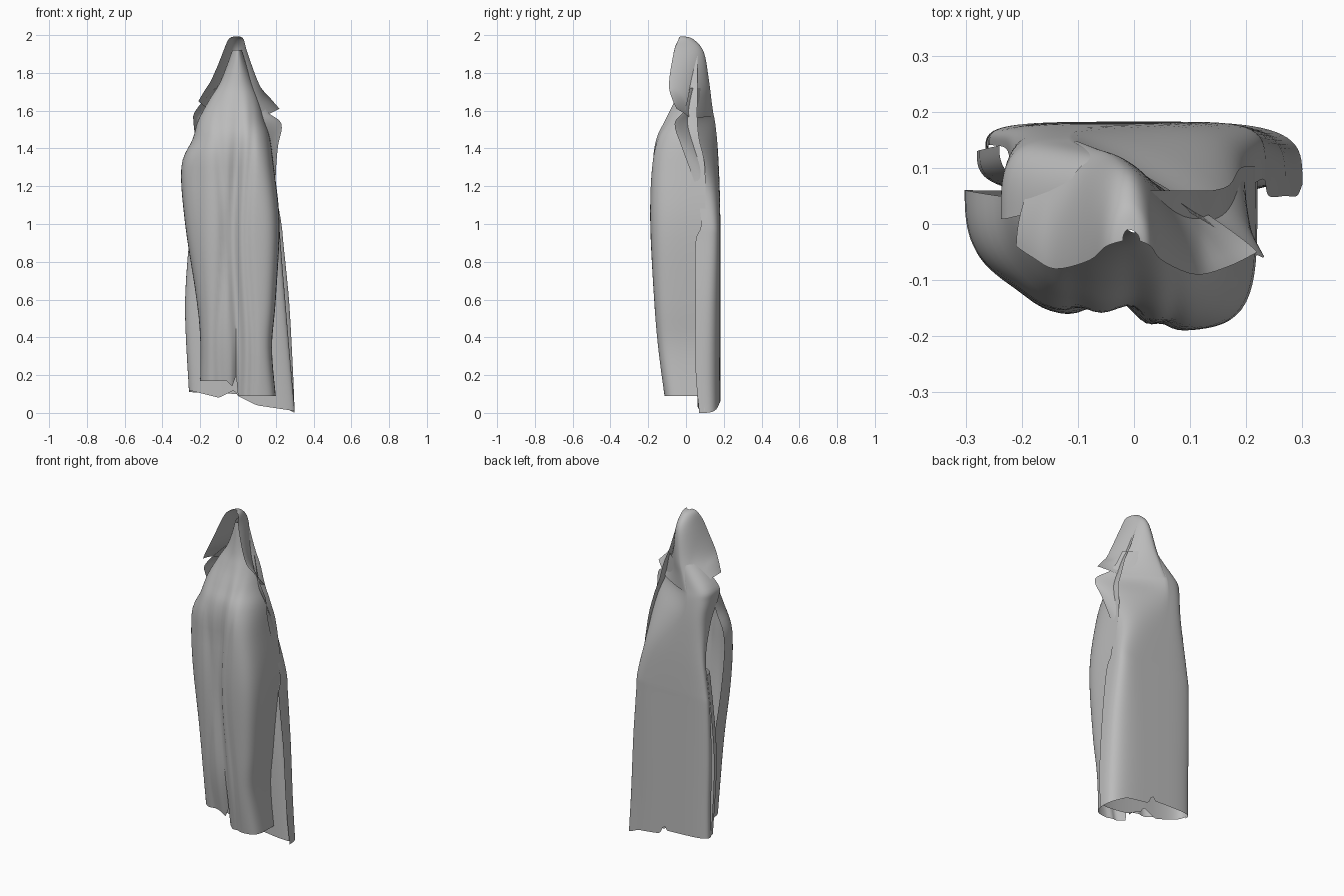
import bpy, math

cube = bpy.data.objects.get("Cube")
if cube:
    bpy.data.objects.remove(cube, do_unlink=True)

GREY = (0.5, 0.5, 0.5, 1)
cloth = bpy.data.materials.new("grey cloth")
cloth.use_nodes = True
cloth.diffuse_color = GREY
cloth.node_tree.nodes["Principled BSDF"].inputs["Base Color"].default_value = GREY


def smooth_rows(rows, steps):
    """Catmull-Rom interpolation between the key sections."""
    result = []
    last = len(rows) - 1
    for i in range(last):
        quads = list(zip(rows[max(i - 1, 0)], rows[i], rows[i + 1], rows[min(i + 2, last)]))
        for k in range(steps):
            u = k / steps
            result.append([b + u * (c - a + u * (2*a - 5*b + 4*c - d + u * (3*(b - c) + d - a))) / 2
                           for a, b, c, d in quads])
    return result + [list(rows[-1])]


def interpolate(keys, x):
    for (x1, z1), (x2, z2) in zip(keys, keys[1:]):
        if x <= x2:
            u = max(0, (x - x1) / (x2 - x1))
            return z1 + u * (z2 - z1)
    return keys[-1][1]


def drape(name, rows, hem=None, fold=None, outward_back=True, steps=5, columns=64):
    """Loft half-round sections. Each row: z, ridge x, ridge y,
    then end x, end y and squareness for the -x side and for the +x side."""
    verts, faces = [], []
    sections = smooth_rows(rows, steps)
    bottom = rows[-1][0]
    for z, ridge, middle, *ends in sections:
        for j in range(columns + 1):
            t = math.pi * (j / columns - 0.5)
            s, c = abs(math.sin(t)), max(0, math.cos(t))
            end, edge, power = ends[3:] if t > 0 else ends[:3]
            radius = (s ** (2 / power) + c ** (2 / power)) ** (-power / 2)
            s, c = s * radius, c * radius
            x = ridge + (end - ridge) * s
            y = edge + (middle - edge) * c
            if fold:
                y += fold(x, z) * min(1, c)
            drop = 0
            if hem:
                drop = (interpolate(hem, x) - bottom) * max(0, 1 - (z - bottom) / 0.5)
            verts.append((x, y, z + drop))
    width = columns + 1
    for i in range(len(sections) - 1):
        for j in range(columns):
            a = i * width + j
            quad = (a, a + width, a + width + 1, a + 1)
            faces.append(quad[::-1] if outward_back else quad)
    mesh = bpy.data.meshes.new(name)
    mesh.from_pydata(verts, [], faces)
    mesh.materials.append(cloth)
    obj = bpy.data.objects.new(name, mesh)
    bpy.context.collection.objects.link(obj)
    bpy.ops.object.select_all(action="DESELECT")
    obj.select_set(True)
    bpy.context.view_layer.objects.active = obj
    bpy.ops.object.shade_smooth_by_angle(angle=math.radians(40))


def front_folds(x, z):
    """Drifting central groove, softer creases and a shallower right lobe."""
    fade = min(1, max(0, (1.75 - z) * 2))
    drift = 0.015 * math.sin(z * 5)
    groove = 0.03 * math.exp(-((x + 0.01 - drift) / 0.035) ** 2)
    crease = 0.012 * math.exp(-((x - 0.06 - drift) / 0.02) ** 2)
    side = 0.012 * math.exp(-((x + 0.09 + drift) / 0.025) ** 2)
    lobe = 0.025 / (1 + math.exp(x * 60))
    corner = 0.03 / (1 + math.exp((x + 0.19) * 60))
    return fade * (groove + crease + side + lobe + corner)


# Front of the garment, rising into the hood: round on one side, boxy on the other
drape("front_panel", [
    (1.92, 0, -.015, -.03, .06, 1, .02, .06, 1),
    (1.76, 0, -.03, -.09, .06, 1, .07, .06, 1),
    (1.66, 0, -.065, -.15, .05, 1, .11, .06, 1),
    (1.55, 0, -.12, -.21, .05, .9, .14, .06, .9),
    (1.45, 0, -.165, -.24, .05, .8, .17, .07, .7),
    (1.3, 0, -.185, -.3, .06, .7, .19, .1, .5),
    (1, 0, -.19, -.28, .06, .6, .22, .1, .4),
    (.6, 0, -.17, -.22, .06, .5, .2, .08, .35),
    (.35, 0, -.15, -.2, .06, .45, .18, .06, .35),
    (.1, 0, -.115, -.2, .06, .45, .2, .06, .35),
], hem=[(-.2, .17), (-.06, .17), (-.03, .14), (-.01, .2), (0, .09), (.2, .09)],
    fold=front_folds, outward_back=False)

# Back shell: flat sloping plane on one side of the ridge, collar corners at the top
drape("back_panel", [
    (1.72, -.05, .12, -.12, .04, 1, .1, .02, 1.7),
    (1.6, -.1, .142, -.225, .01, .6, .15, -.01, 1.8),
    (1.53, -.11, .155, -.235, .02, .55, .23, -.06, 1.8),
    (1.4, -.1, .168, -.22, .07, .5, .21, -.02, 1.2),
    (1.2, -.05, .178, -.225, .13, .5, .2, .05, .6),
    (1, 0, .182, -.25, .14, .5, .23, .08, .4),
    (.9, 0, .182, -.26, .14, .5, .24, .05, .35),
    (.6, 0, .182, -.265, .13, .5, .27, .05, .45),
    (.3, 0, .182, -.26, .13, .5, .29, .05, .5),
    (.1, 0, .182, -.26, .13, .5, .3, .07, .5),
], hem=[(-.26, .11), (0, .1), (.02, .13), (.05, .07), (.2, .05), (.28, .01), (.3, 0)])

# Inner layer showing behind the front panel and under its hem
drape("lining", [
    (1.1, 0, .05, -.24, .14, .7, .21, .1, .7),
    (.6, 0, .05, -.28, .13, .6, .25, .1, .6),
    (.1, 0, .06, -.26, .13, .7, .3, .1, .7),
], hem=[(-.26, .12), (-.1, .08), (-.02, .12), (0, .09), (.1, .04), (.3, .01)],
    outward_back=False)

# Pointed hood, open at the front, with flared lower corners and an off-centre ridge
drape("hood", [
    (2, -.01, -.01, -.02, -.03, 1, .01, -.03, 1),
    (1.985, -.01, .04, -.05, -.04, 1, .03, -.04, 1),
    (1.92, -.015, .095, -.08, -.065, 1, .05, -.065, 1),
    (1.77, -.04, .123, -.14, -.08, 1.1, .11, -.09, 1.3),
    (1.68, -.07, .135, -.18, -.06, 1.1, .17, -.075, 1.6),
    (1.6, -.1, .147, -.21, -.04, 1.1, .22, -.05, 1.8),
], hem=[(-.21, 1.65), (-.15, 1.6), (-.1, 1.57), (.12, 1.56), (.22, 1.61)])
